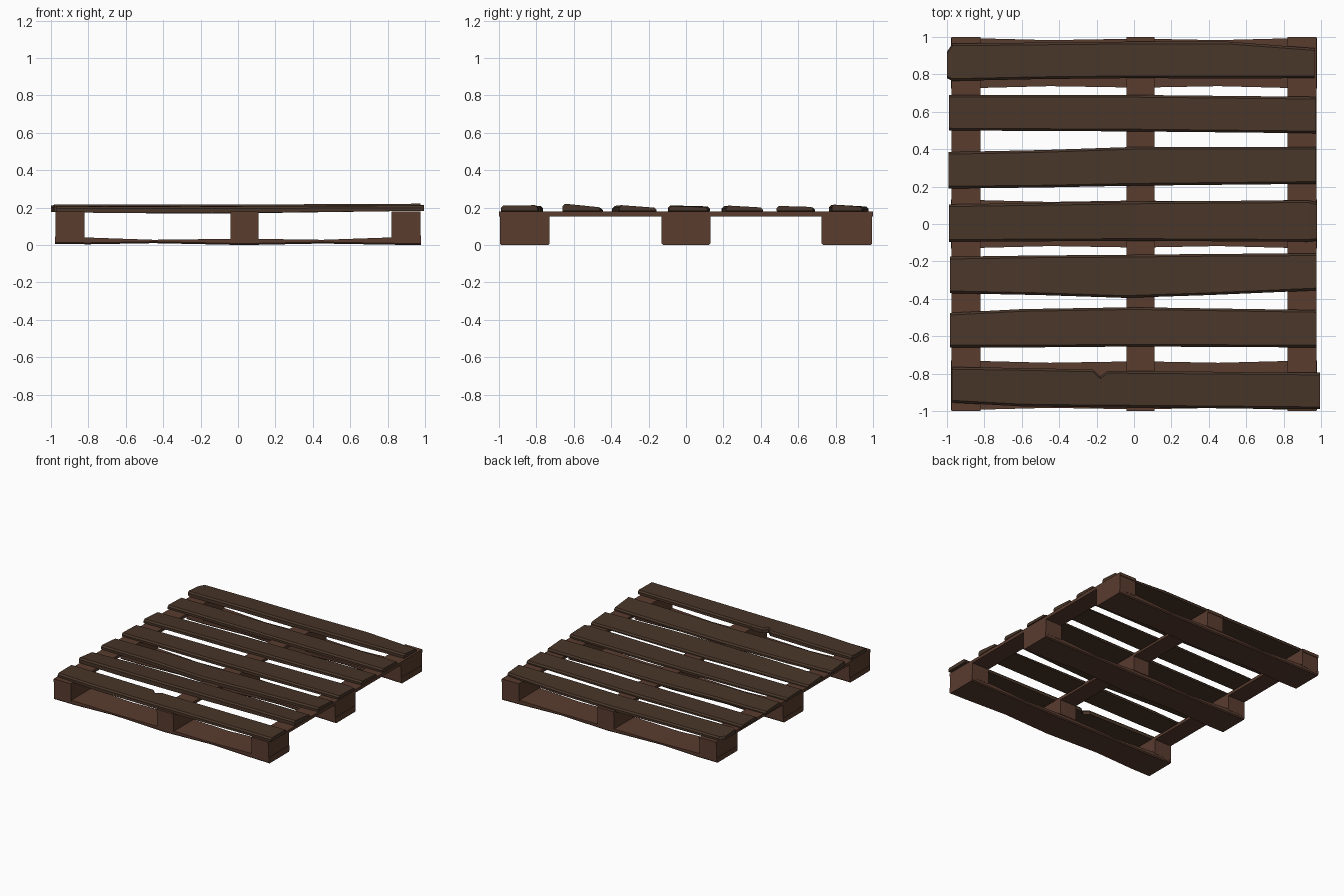
import bpy, bmesh

if "Cube" in bpy.data.objects:
    bpy.data.objects.remove(bpy.data.objects["Cube"])


def material(name, rgb):
    m = bpy.data.materials.new(name)
    m.diffuse_color = (*rgb, 1)
    m.use_nodes = True
    m.node_tree.nodes["Principled BSDF"].inputs["Base Color"].default_value = m.diffuse_color
    return m


WOOD = material("block_wood", (0.10, 0.045, 0.028))
DARK = material("board_wood", (0.065, 0.036, 0.022))


def loft(name, rings, mat):
    """Closed solid through a series of matching cross-sections."""
    bm = bmesh.new()
    loops = [[bm.verts.new(p) for p in ring] for ring in rings]
    n = len(loops[0])
    for a, b in zip(loops, loops[1:]):
        for i in range(n):
            j = (i + 1) % n
            bm.faces.new((a[i], a[j], b[j], b[i]))
    bm.faces.new(loops[0])
    bm.faces.new(loops[-1])
    bmesh.ops.recalc_face_normals(bm, faces=bm.faces)
    me = bpy.data.meshes.new(name)
    bm.to_mesh(me)
    bm.free()
    me.materials.append(mat)
    ob = bpy.data.objects.new(name, me)
    bpy.context.collection.objects.link(ob)
    return ob


def deck_board(name, stations, z_front, z_back):
    """Warped plank: stations are (x, y front, y back); it sags in the middle."""
    rings = []
    last = len(stations) - 1
    for i, (x, y0, y1) in enumerate(stations):
        drop = 0.009 * max(0, 1 - abs(x + 0.05))
        if x < -0.5:
            drop += 0.004
        f, b = z_front - drop, z_back - drop
        zb = 0.183 - 1.6 * drop
        c = 0.012
        # ends are trimmed slightly like worn timber
        if i in (0, last):
            f, b = f - 0.004, b - 0.004
        rings.append([(x, y0, zb), (x, y1, zb), (x, y1, b - c),
                      (x, y1 - c, b), (x, y0 + c, f), (x, y0, f - c)])
    loft(name, rings, DARK)


def box(name, x0, x1, y0, y1, z0, z1, mat=WOOD):
    loft(name, [[(x, y0, z0), (x, y1, z0), (x, y1, z1), (x, y0, z1)]
                for x in (x0, x1)], mat)


# seven deck boards, front to back: outline stations, front and back top height
boards = [
    ([(-0.97, -0.955, -0.765), (-0.6, -0.975, -0.77), (-0.22, -0.98, -0.778),
      (-0.18, -0.98, -0.815), (-0.14, -0.98, -0.785), (0.995, -0.99, -0.795)],
     0.215, 0.217),
    ([(-0.985, -0.66, -0.475), (-0.6, -0.66, -0.455), (0, -0.655, -0.445),
      (0.975, -0.66, -0.46)], 0.225, 0.207),
    ([(-0.985, -0.37, -0.175), (-0.5, -0.38, -0.168), (-0.05, -0.395, -0.165),
      (0.4, -0.38, -0.16), (0.975, -0.355, -0.157)], 0.217, 0.204),
    ([(-0.99, -0.095, 0.105), (0, -0.09, 0.12), (0.93, -0.095, 0.127),
      (0.978, -0.09, 0.115)], 0.212, 0.207),
    ([(-0.992, 0.19, 0.385), (-0.5, 0.195, 0.395), (0, 0.205, 0.412),
      (0.972, 0.215, 0.412)], 0.215, 0.205),
    ([(-0.99, 0.5, 0.69), (0, 0.495, 0.69), (0.972, 0.485, 0.68)], 0.213, 0.208),
    ([(-1.0, 0.78, 0.92), (-0.97, 0.765, 0.965), (-0.5, 0.775, 0.97),
      (0, 0.78, 0.975), (0.5, 0.778, 0.975), (0.965, 0.78, 0.94)], 0.22, 0.21),
]
for i, (st, zf, zb) in enumerate(boards):
    deck_board(f"deck_board_{i + 1}", st, zf, zb)

columns = [(-0.975, -0.82), (-0.04, 0.11), (0.82, 0.975)]
rows = [(-0.995, -0.73), (-0.13, 0.13), (0.725, 0.995)]

# cross stringers and the nine spacer blocks
for i, (x0, x1) in enumerate(columns):
    box(f"stringer_{i + 1}", x0, x1, -1.0, 1.0, 0.153, 0.178)
    for j, (y0, y1) in enumerate(rows):
        box(f"block_{i + 1}_{j + 1}", x0, x1, y0, y1, 0.03, 0.155)

# three bottom runner boards, thinner and lifted between the blocks
for j, (y0, y1) in enumerate(rows):
    rings = []
    for x, inset, z0, z1 in [(-0.978, 0, 0.006, 0.045), (-0.8, 0.003, 0.004, 0.04),
                             (-0.45, 0.012, 0.01, 0.028), (0.03, 0.004, 0.0, 0.034),
                             (0.45, 0.012, 0.008, 0.028), (0.8, 0.003, 0.002, 0.04),
                             (0.978, 0, 0.0, 0.05)]:
        a, b, c = y0 + inset, y1 - inset, 0.008
        rings.append([(x, a + c, z0), (x, b - c, z0), (x, b, z0 + c),
                      (x, b, z1), (x, a, z1), (x, a, z0 + c)])
    loft(f"runner_board_{j + 1}", rings, WOOD)
